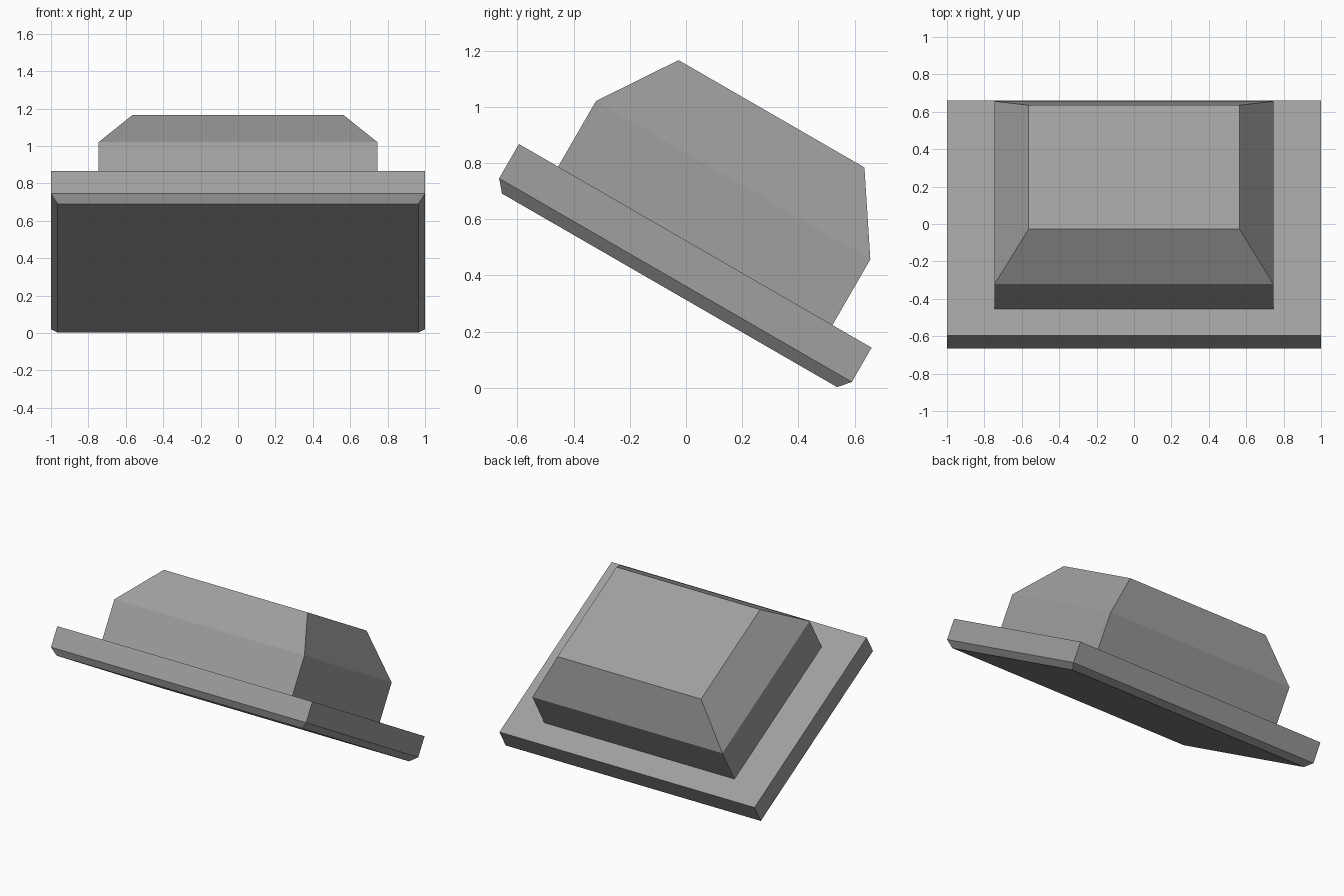
import bpy, bmesh, math
from mathutils import Matrix

if "Cube" in bpy.data.objects:
    bpy.data.objects.remove(bpy.data.objects["Cube"])

grey = bpy.data.materials.new("mid grey")
grey.diffuse_color = (0.35, 0.35, 0.35, 1)
grey.use_nodes = True
grey.node_tree.nodes["Principled BSDF"].inputs["Base Color"].default_value = grey.diffuse_color

# both parts lie on a plane tilted 30 degrees, lower at the back
TILT = Matrix.Rotation(math.radians(-30), 4, 'X')
CENTRE = -0.224  # middle of the parts along the slope


def stacked_block(name, levels):
    """Rectangular loft from (half_x, half_y, height) levels, capped at both ends."""
    bm = bmesh.new()
    rings = [[bm.verts.new((sx * hx, CENTRE + sy * hy, h))
              for sx, sy in ((-1, -1), (1, -1), (1, 1), (-1, 1))]
             for hx, hy, h in levels]
    bm.faces.new(rings[0][::-1])
    bm.faces.new(rings[-1])
    for low, high in zip(rings, rings[1:]):
        for i in range(4):
            j = (i + 1) % 4
            bm.faces.new((low[i], low[j], high[j], high[i]))
    bm.transform(TILT)
    bmesh.ops.recalc_face_normals(bm, faces=bm.faces)
    mesh = bpy.data.meshes.new(name)
    bm.to_mesh(mesh)
    bm.free()
    mesh.materials.append(grey)
    obj = bpy.data.objects.new(name, mesh)
    bpy.context.collection.objects.link(obj)
    return obj


# wide plate with a chamfered underside
stacked_block("base_plate", [(0.964, 0.689, 0.271), (1.0, 0.725, 0.313), (1.0, 0.725, 0.454)])
# raised block with sloping shoulders
stacked_block("raised_block", [(0.745, 0.564, 0.454), (0.745, 0.564, 0.724), (0.563, 0.382, 0.997)])
